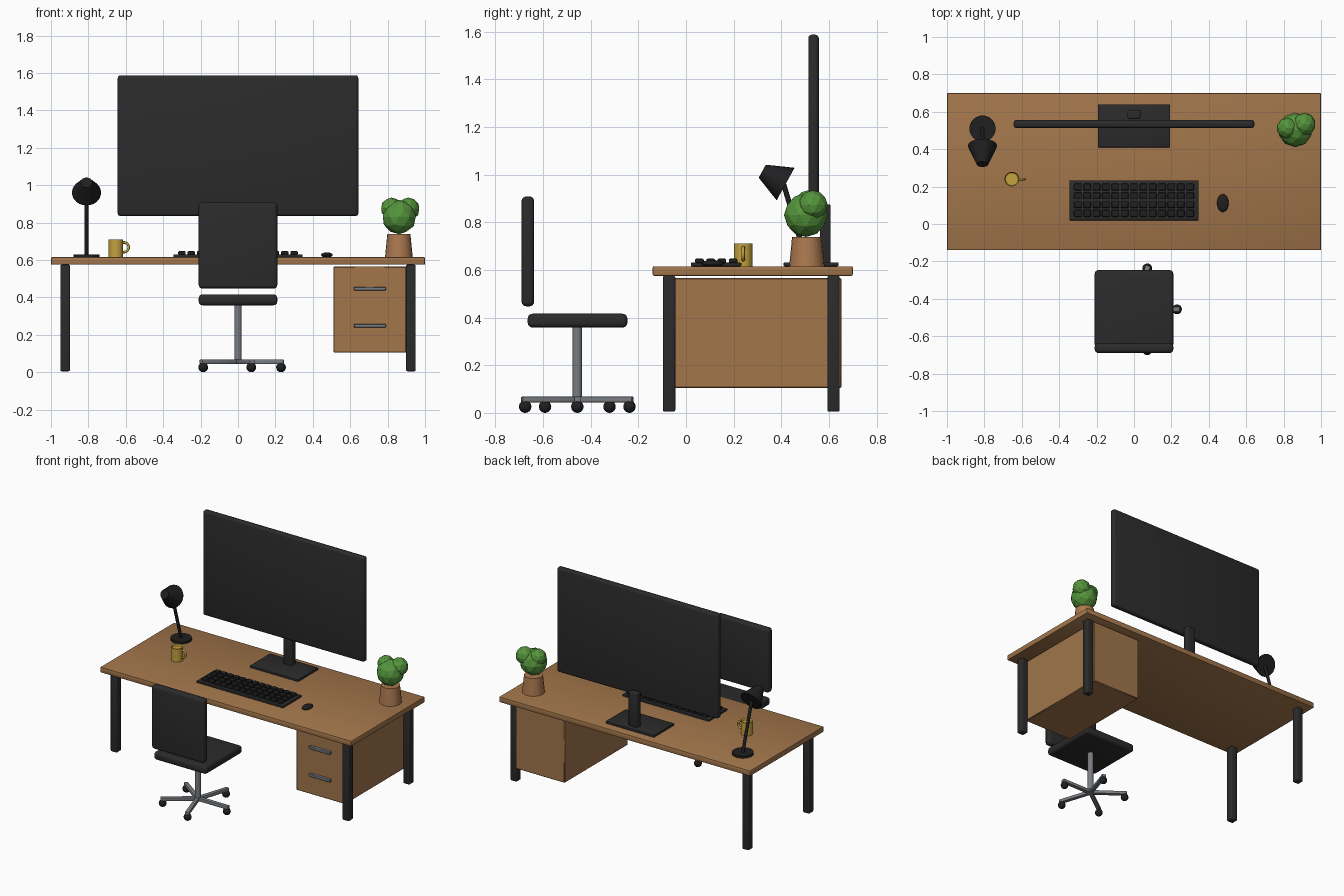
import bpy, bmesh, math
from mathutils import Vector, Matrix

cube = bpy.data.objects.get("Cube")
if cube:
    bpy.data.objects.remove(cube, do_unlink=True)


def material(name, r, g, b):
    m = bpy.data.materials.new(name)
    m.use_nodes = True
    m.diffuse_color = (r, g, b, 1)
    m.node_tree.nodes["Principled BSDF"].inputs["Base Color"].default_value = (r, g, b, 1)
    return m


wood = material("oak wood", .36, .18, .07)
charcoal = material("charcoal", .024, .024, .025)
black = material("matte black", .014, .014, .015)
steel = material("brushed steel", .19, .205, .22)
mustard = material("mustard glaze", .55, .36, .05)
clay = material("terracotta", .41, .19, .08)
leaf = material("leaf green", .09, .30, .045)


def finish(bm, name, mat, smooth=True):
    """Turn a bmesh into a named, coloured object."""
    mesh = bpy.data.meshes.new(name)
    bm.to_mesh(mesh)
    bm.free()
    mesh.materials.append(mat)
    obj = bpy.data.objects.new(name, mesh)
    bpy.context.collection.objects.link(obj)
    if smooth:
        bpy.ops.object.select_all(action="DESELECT")
        obj.select_set(True)
        bpy.context.view_layer.objects.active = obj
        bpy.ops.object.shade_smooth_by_angle(angle=math.radians(40))
    return obj


def add_box(bm, x, y, z):
    """Add a box given its (min, max) range on each axis."""
    lo, hi = Vector((x[0], y[0], z[0])), Vector((x[1], y[1], z[1]))
    place = Matrix.Translation((lo + hi) / 2) @ Matrix.Diagonal((*(hi - lo), 1))
    bmesh.ops.create_cube(bm, size=1, matrix=place)


def box(name, mat, x, y, z, bevel=0.0, segments=3):
    bm = bmesh.new()
    add_box(bm, x, y, z)
    if bevel:
        bmesh.ops.bevel(bm, geom=bm.edges[:], offset=bevel, segments=segments,
                        profile=.5, affect="EDGES")
    return finish(bm, name, mat)


def rod(name, mat, start, end, r1, r2=None, sides=24):
    """Cylinder or cone running between two points."""
    a, b = Vector(start), Vector(end)
    turn = (b - a).to_track_quat("Z", "Y").to_matrix().to_4x4()
    bm = bmesh.new()
    bmesh.ops.create_cone(bm, cap_ends=True, segments=sides, radius1=r1,
                          radius2=r1 if r2 is None else r2, depth=(b - a).length,
                          matrix=Matrix.Translation((a + b) / 2) @ turn)
    return finish(bm, name, mat)


def ball(name, mat, centre, radii):
    bm = bmesh.new()
    bmesh.ops.create_uvsphere(bm, u_segments=20, v_segments=12, radius=1,
                              matrix=Matrix.Translation(centre) @ Matrix.Diagonal((*radii, 1)))
    return finish(bm, name, mat)


# Desk: top, four legs, drawer cabinet and handles
TOP = .615
box("desk_top", wood, (-1, 1), (-.14, .70), (.575, TOP), .006, 2)
for side, x in (("right", -.924), ("left", .924)):
    for end, y in (("front", -.071), ("back", .619)):
        box(f"desk_leg_{end}_{side}", charcoal, (x - .026, x + .026),
            (y - .026, y + .026), (.005, .575), .008)
box("drawer_cabinet", wood, (.51, .90), (-.065, .652), (.105, .565), .004, 1)
for name, z in (("upper", .447), ("lower", .249)):
    box(f"drawer_handle_{name}", steel, (.62, .79), (-.085, -.06), (z - .01, z + .01), .003, 1)

# Monitor
box("monitor_screen", charcoal, (-.643, .643), (.513, .557), (.835, 1.587), .015)
box("monitor_neck", charcoal, (-.035, .035), (.562, .607), (.62, .875), .008)
box("monitor_base", charcoal, (-.193, .193), (.41, .64), (TOP, .632), .004, 2)

# Keyboard with a grid of keys
box("keyboard_base", charcoal, (-.345, .345), (.02, .233), (TOP, .63), .004, 2)
bm = bmesh.new()
for col in range(13):
    for row in range(4):
        x, y = (col - 6) * .05, .127 + (row - 1.5) * .047
        add_box(bm, (x - .02, x + .02), (y - .018, y + .018), (.628, .647))
bmesh.ops.bevel(bm, geom=bm.edges[:], offset=.005, segments=2, profile=.5, affect="EDGES")
finish(bm, "keyboard_keys", black)

# Mouse
ball("mouse", black, (.475, .112, .627), (.031, .048, .014))

# Desk lamp: base, leaning arm and tilted shade
LX = -.81
rod("lamp_base", black, (LX, .51, TOP), (LX, .51, .63), .07, sides=32)
rod("lamp_arm", black, (LX, .51, .625), (LX, .408, .965), .011, sides=12)
rod("lamp_shade", black, (LX, .418, .96), (LX, .32, 1.014), .078, .031, sides=24)

# Mug: body with a recessed top, and a ring handle
MX, MY = -.653, .24
bm = bmesh.new()
bmesh.ops.create_cone(bm, cap_ends=True, segments=24, radius1=.039, radius2=.039, depth=.095,
                      matrix=Matrix.Translation((MX, MY, TOP + .0475)))
lid = max(bm.faces, key=lambda f: f.calc_center_median().z)
bmesh.ops.inset_individual(bm, faces=[lid], thickness=.005)
bmesh.ops.translate(bm, verts=lid.verts[:], vec=(0, 0, -.012))
finish(bm, "mug_body", mustard)
bpy.ops.mesh.primitive_torus_add(location=(MX + .043, MY, .668), rotation=(math.pi / 2, 0, 0),
                                 major_radius=.026, minor_radius=.007,
                                 major_segments=20, minor_segments=8)
handle = bpy.context.object
handle.name = "mug_handle"
handle.data.materials.append(mustard)
bpy.ops.object.shade_smooth()

# Potted plant with faceted foliage
rod("plant_pot", clay, (.86, .507, TOP), (.86, .507, .738), .074, .062, 20)
for name, centre, r in (("middle", (.862, .503, .83), .092),
                        ("right", (.82, .512, .877), .057),
                        ("left", (.91, .533, .872), .062)):
    bm = bmesh.new()
    bmesh.ops.create_icosphere(bm, subdivisions=2, radius=r, matrix=Matrix.Translation(centre))
    finish(bm, f"foliage_{name}", leaf, smooth=False)

# Office chair: padded seat and back, post, five spokes with castors
CY = -.456
box("chair_seat", charcoal, (-.21, .21), (-.664, -.246), (.358, .416), .02, 4)
box("chair_back", charcoal, (-.21, .21), (-.69, -.637), (.447, .908), .02, 4)
rod("chair_post", steel, (0, CY, .05), (0, CY, .365), .02)
for i in range(5):
    angle = i * math.tau / 5
    spoke = box(f"chair_spoke_{i + 1}", steel, (0, .245), (-.014, .014), (.044, .068), .004, 2)
    spoke.location.y = CY
    spoke.rotation_euler.z = angle
    ball(f"chair_castor_{i + 1}", black,
         (.23 * math.cos(angle), CY + .23 * math.sin(angle), .026), (.026, .026, .026))
